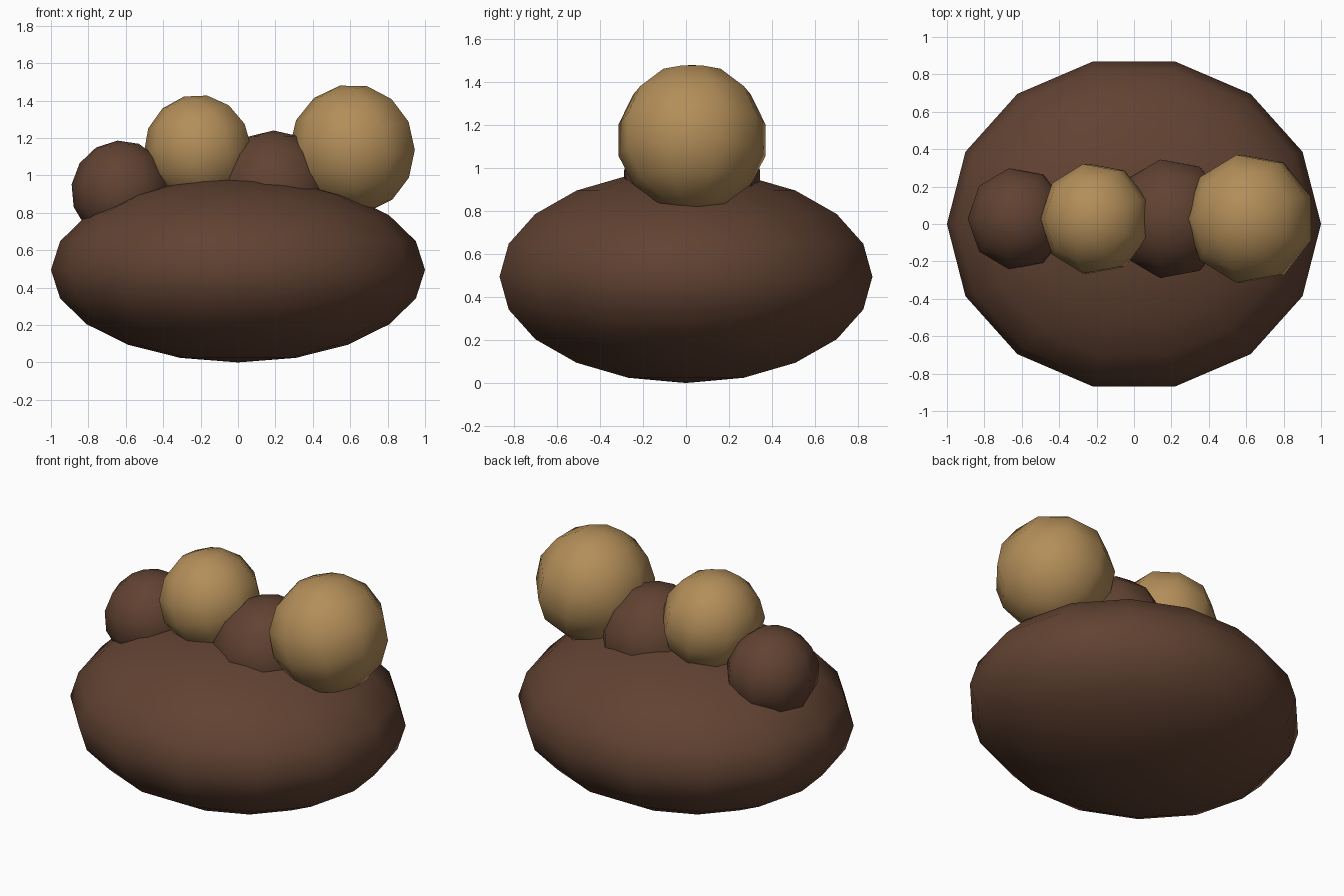
import bpy, bmesh
from math import sin, cos, pi, radians

if "Cube" in bpy.data.objects:
    bpy.data.objects.remove(bpy.data.objects["Cube"])


def material(name, rgb):
    m = bpy.data.materials.new(name)
    m.diffuse_color = (*rgb, 1)
    m.use_nodes = True
    m.node_tree.nodes["Principled BSDF"].inputs["Base Color"].default_value = m.diffuse_color
    return m


def ball(name, loc, radii, segments, rings, start, tilt, mat):
    """Low-poly ellipsoid, first meridian at angle start, pole tilted about y."""
    bm = bmesh.new()
    loops = []
    for r in range(1, rings):
        p = pi * r / rings
        loops.append([bm.verts.new((radii[0] * sin(p) * cos(start + 2 * pi * s / segments),
                                    radii[1] * sin(p) * sin(start + 2 * pi * s / segments),
                                    radii[2] * cos(p))) for s in range(segments)])
    top = bm.verts.new((0, 0, radii[2]))
    bottom = bm.verts.new((0, 0, -radii[2]))
    for s in range(segments):
        n = (s + 1) % segments
        bm.faces.new((top, loops[0][s], loops[0][n]))
        bm.faces.new((bottom, loops[-1][n], loops[-1][s]))
        for a, b in zip(loops, loops[1:]):
            bm.faces.new((a[s], b[s], b[n], a[n]))
    for f in bm.faces:
        f.smooth = True
    mesh = bpy.data.meshes.new(name)
    bm.to_mesh(mesh)
    bm.free()
    mesh.materials.append(mat)
    ob = bpy.data.objects.new(name, mesh)
    ob.location = loc
    ob.rotation_euler = (0, -radians(tilt), 0)
    bpy.context.collection.objects.link(ob)


brown = material("brown", (0.12, 0.055, 0.032))
tan = material("tan", (0.45, 0.27, 0.1))

# Wide flattened base
ball("base", (0, 0, 0.495), (1, 0.89, 0.495), 14, 10, 0, 0, brown)

# Row of growing balls, alternating low brown and high tan
row = [(-0.62, 0.915, 0.272, 5, brown),
       (-0.207, 1.137, 0.296, 16, tan),
       (0.195, 0.92, 0.32, 1, brown),
       (0.62, 1.143, 0.345, 12.5, tan)]
for i, (x, z, r, tilt, mat) in enumerate(row):
    ball(f"top_ball_{i + 1}", (x, 0.028, z), (r, r * 1.03, r), 9, 7, pi, tilt, mat)
